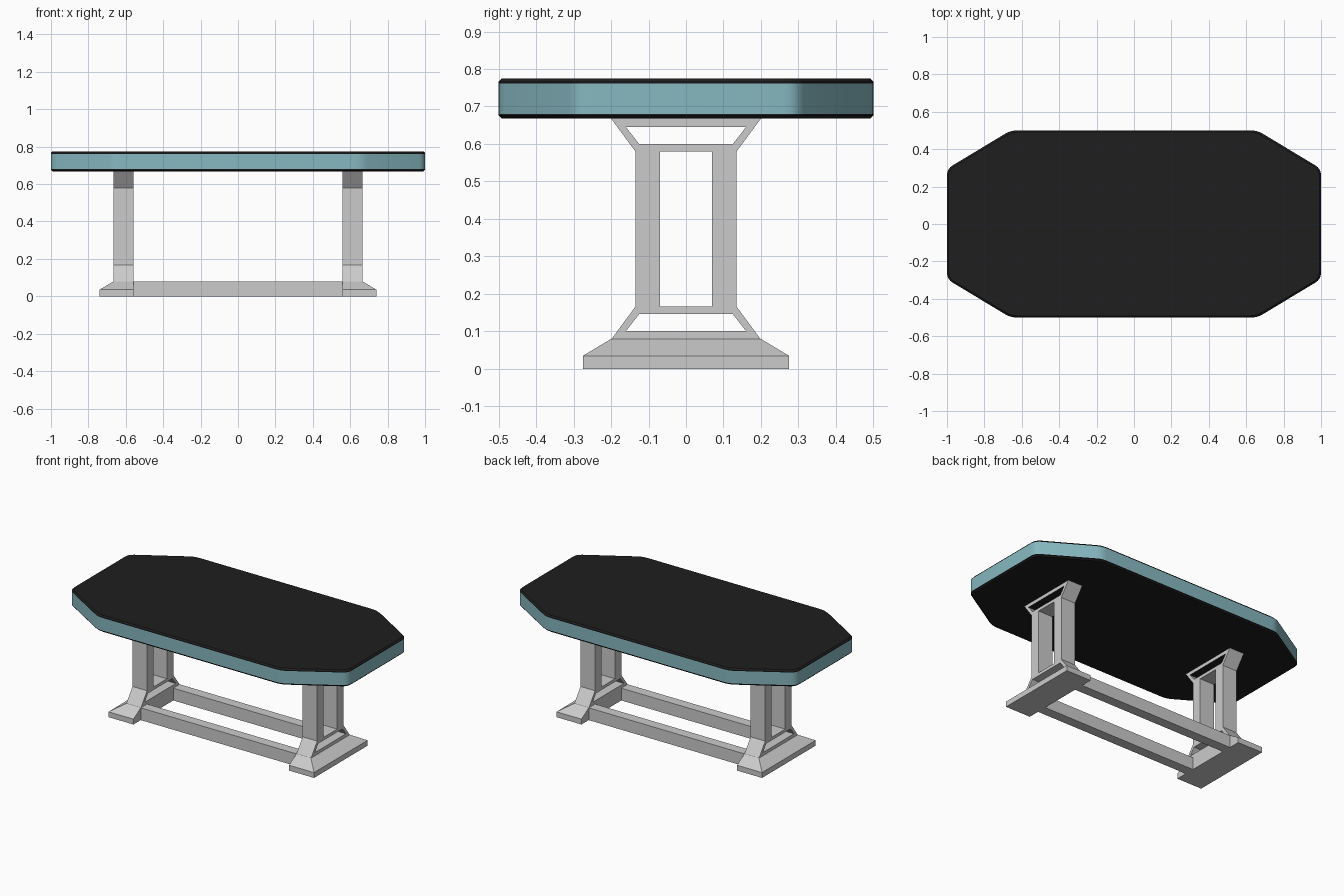
import bpy, bmesh
from mathutils import Vector

if "Cube" in bpy.data.objects:
    bpy.data.objects.remove(bpy.data.objects["Cube"])


def material(name, color):
    m = bpy.data.materials.new(name)
    m.diffuse_color = (*color, 1)
    m.use_nodes = True
    m.node_tree.nodes["Principled BSDF"].inputs["Base Color"].default_value = m.diffuse_color
    return m


def finish(name, bm, mat=None, smooth=False):
    bmesh.ops.recalc_face_normals(bm, faces=bm.faces[:])
    mesh = bpy.data.meshes.new(name)
    bm.to_mesh(mesh)
    bm.free()
    ob = bpy.data.objects.new(name, mesh)
    bpy.context.collection.objects.link(ob)
    if mat:
        mesh.materials.append(mat)
    if smooth:
        bpy.ops.object.select_all(action='DESELECT')
        bpy.context.view_layer.objects.active = ob
        ob.select_set(True)
        bpy.ops.object.shade_smooth_by_angle(angle=0.35)
    return ob


def loft(name, sections, mat=None, smooth=False):
    """Stack of (outline, z) sections, joined by sides and capped."""
    bm = bmesh.new()
    rings = [[bm.verts.new((x, y, z)) for x, y in pts] for pts, z in sections]
    for lo, hi in zip(rings, rings[1:]):
        n = len(lo)
        for i in range(n):
            j = (i + 1) % n
            bm.faces.new((lo[i], lo[j], hi[j], hi[i]))
    bm.faces.new(rings[0][::-1])
    bm.faces.new(rings[-1])
    return finish(name, bm, mat, smooth)


def rect(x0, x1, y0, y1):
    return [(x0, y0), (x1, y0), (x1, y1), (x0, y1)]


def octagon(inset=0.0, r=0.035, steps=4):
    """Long octagon with slightly rounded corners."""
    c = [(1, -.295), (1, .295), (.66, .5), (-.66, .5),
         (-1, .295), (-1, -.295), (-.66, -.5), (.66, -.5)]
    c = [Vector((x * (1 - inset), y * (1 - 2 * inset))) for x, y in c]
    pts = []
    for i, p in enumerate(c):
        a = p + (c[i - 1] - p).normalized() * r
        b = p + (c[(i + 1) % 8] - p).normalized() * r
        for k in range(steps + 1):
            t = k / steps
            pts.append(tuple(a * (1 - t) ** 2 + p * 2 * t * (1 - t) + b * t * t))
    return pts


black = material("black", (.013, .013, .013))
teal = material("teal", (.24, .48, .53))

# Table top: coloured band between two chamfered dark sheets
loft("table_top", [(octagon(), .762), (octagon(), .766), (octagon(.009), .775)], black, True)
loft("table_edge_band", [(octagon(), .68), (octagon(), .762)], teal, True)
loft("table_underside", [(octagon(.009), .668), (octagon(), .676), (octagon(), .68)], black, True)

# Leg frame: one quarter of the flat profile (y, z), mirrored both ways
MID = .373
QUARTER = [
    [(.07, MID), (.135, MID), (.135, .58), (.07, .58)],
    [(0, .58), (.07, .58), (.135, .58), (.125, .6), (0, .6)],
    [(.135, .58), (.2, .668), (.16, .645), (.125, .6)],
    [(0, .645), (.16, .645), (.2, .668), (0, .668)],
]


def leg_frame(name, x0, x1):
    bm = bmesh.new()
    for x in (x0, x1):
        for sy in (1, -1):
            for sz in (1, -1):
                for f in QUARTER:
                    bm.faces.new([bm.verts.new((x, sy * y, MID + sz * (z - MID))) for y, z in f])
    bmesh.ops.remove_doubles(bm, verts=bm.verts[:], dist=1e-4)
    # Walls along every open edge; the top rail stays open below the table
    near = [e for e in bm.edges if e.is_boundary and abs(e.verts[0].co.x - x0) < 1e-4]
    far = {(round(v.co.y, 3), round(v.co.z, 3)): v for v in bm.verts if abs(v.co.x - x1) < 1e-4}
    for e in near:
        a, b = e.verts
        if min(a.co.z, b.co.z) > .64:
            continue
        bm.faces.new((a, b, far[round(b.co.y, 3), round(b.co.z, 3)],
                      far[round(a.co.y, 3), round(a.co.z, 3)]))
    return finish(name, bm)


for side, s in (("left", -1), ("right", 1)):
    leg_frame(side + "_leg_frame", s * .56, s * .665)
    # Sloped foot with an upright inner side
    low = rect(s * .56, s * .74, -.275, .275)
    high = rect(s * .56, s * .665, -.2, .2)
    loft(side + "_foot", [(low, 0), (low, .035), (high, .08)])

# Floor rails joining the feet
for side, s in (("front", -1), ("back", 1)):
    r = rect(-.56, .56, s * .135, s * .2)
    loft(side + "_rail", [(r, 0), (r, .08)])
